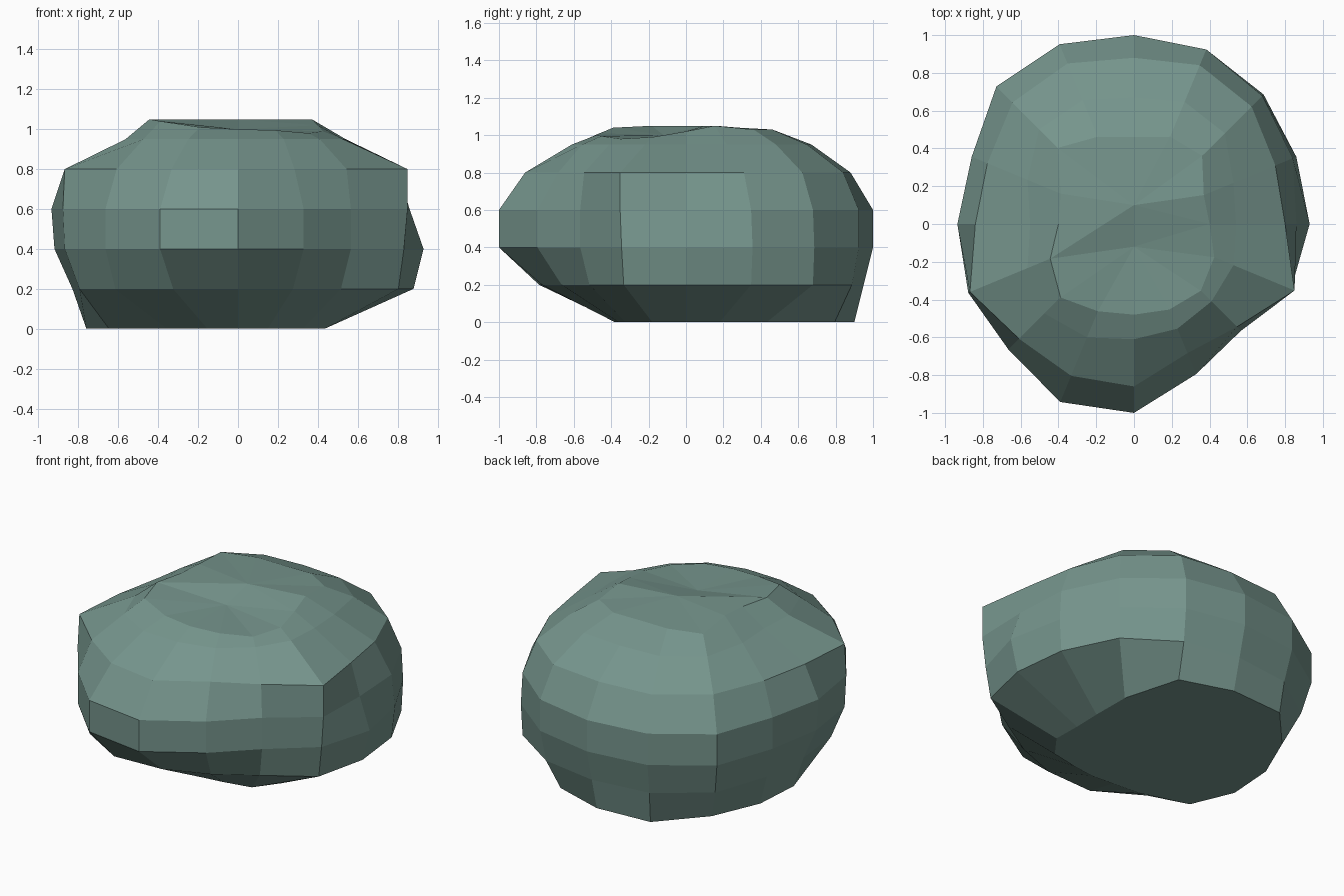
import bpy, bmesh, math

SIDES = 16

# Boulder cross-sections: height, then radius every 22.5 degrees from +x
RINGS = [
    (0.00, [.43, .47, .61, .86, .90, .95, .86, .80, .76, .70, .50, .40, .38, .39, .46, .47]),
    (0.20, [.88, .91, .96, .96, .95, .98, .97, .87, .83, .86, .87, .85, .77, .72, .73, .87]),
    (0.40, [.93, .93, .97, 1.0, 1.0, 1.03, 1.03, .93, .92, .94, .94, 1.02, 1.0, .86, .80, .90]),
    (0.60, [.86, .91, .96, 1.0, 1.0, 1.03, 1.03, .93, .935, .95, .94, 1.02, 1.0, .86, .80, .92]),
    (0.80, [.80, .81, .88, .91, .88, .92, .91, .84, .84, .94, .86, .87, .86, .74, .77, .92]),
    (0.95, [.54, .57, .68, .70, .67, .71, .71, .61, .55, .61, .67, .65, .61, .60, .58, .57]),
    (1.05, [.40, .40, .51, .50, .46, .50, .57, .42, .40, .48, .55, .50, .48, .49, .50, .46]),
]
# The top rim drops towards the front right
RIM_DROP = [.03, 0, .02, .02, .02, .02, .02, 0, 0, 0, .01, .04, .05, .055, .07, .06]

stone = bpy.data.materials.new("grey green stone")
stone.diffuse_color = (0.18, 0.30, 0.265, 1)

# Loft the rings into a faceted boulder
bm = bmesh.new()
loops = []
for z, radii in RINGS:
    loops.append([bm.verts.new((r * math.cos(math.tau * i / SIDES),
                                r * math.sin(math.tau * i / SIDES), z))
                  for i, r in enumerate(radii)])
rim = loops[-1]
for vert, drop in zip(rim, RIM_DROP):
    vert.co.z -= drop
for low, high in zip(loops, loops[1:]):
    for i in range(SIDES):
        j = (i + 1) % SIDES
        bm.faces.new((low[i], low[j], high[j], high[i]))

# Flat underside, high crown at the back and a shallow dip at the front
bm.faces.new(loops[0][::-1])
crown = bm.verts.new((0, 0.1, 1.05))
dip = bm.verts.new((0, -0.12, 1.0))
for i in range(SIDES):
    bm.faces.new((rim[i], rim[(i + 1) % SIDES], crown if i < 9 else dip))
bm.faces.new((rim[9], dip, crown))
bm.faces.new((rim[0], crown, dip))
bmesh.ops.recalc_face_normals(bm, faces=bm.faces)

mesh = bpy.data.meshes.new("boulder")
bm.to_mesh(mesh)
bm.free()
mesh.materials.append(stone)
boulder = bpy.data.objects.new("boulder", mesh)
bpy.context.collection.objects.link(boulder)
